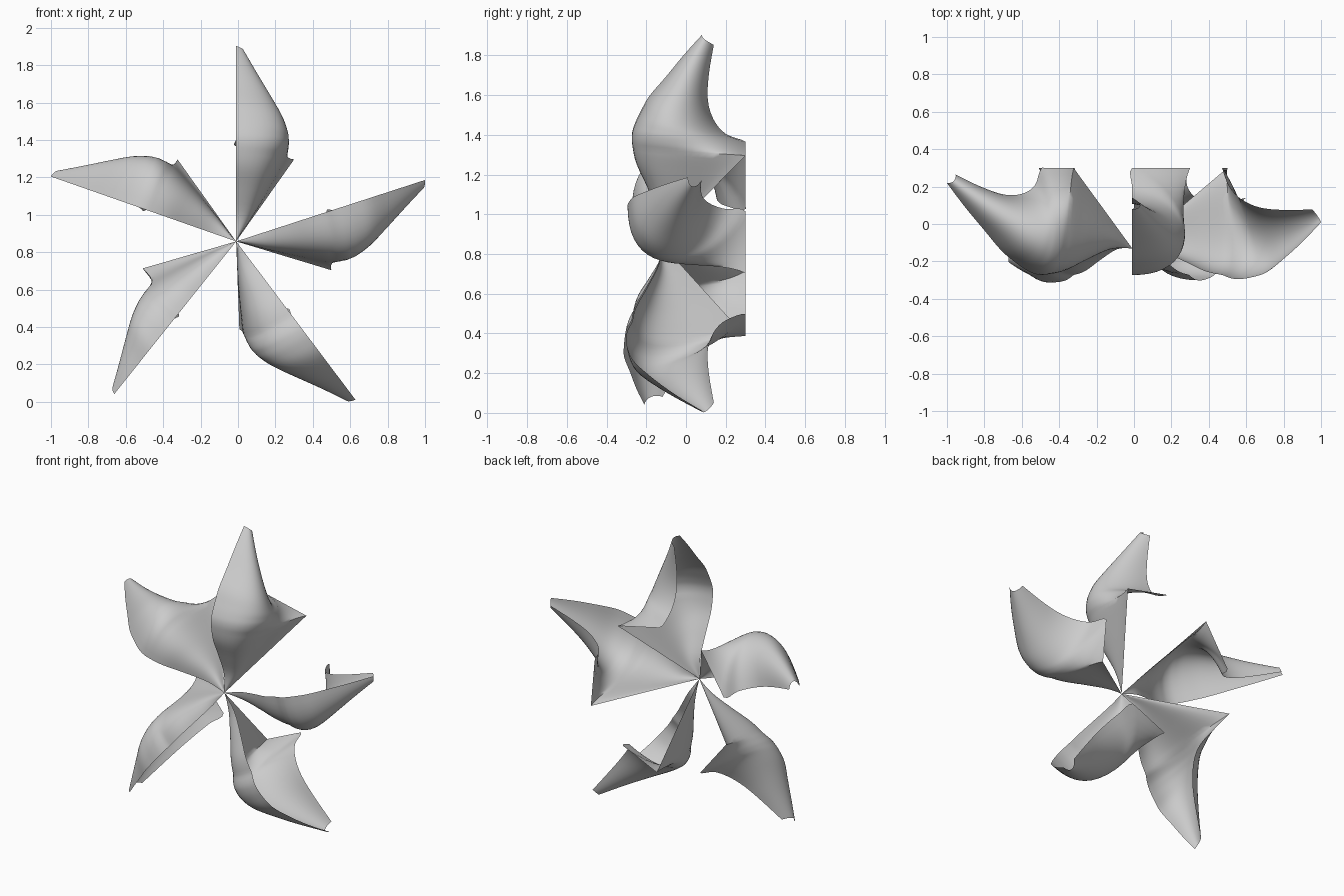
import bpy
import math
from mathutils import Vector

if "Cube" in bpy.data.objects:
    bpy.data.objects.remove(bpy.data.objects["Cube"])

# One plain paper colour
paper = bpy.data.materials.new("plain_grey")
paper.use_nodes = True
GREY = (0.6, 0.6, 0.6, 1)
paper.diffuse_color = GREY
paper.node_tree.nodes["Principled BSDF"].inputs["Base Color"].default_value = GREY

HUB = Vector((-0.01, -0.13, 0.858))
STEPS, COLS = 4, 20
STRAIGHT = 6  # ribs up to here end on straight back edges

# Ribs from hub to tip: front radius, front y, back radius, back side, back y, bulge
RIBS = [
    (0.00, -0.13, 0.00, 0.00, -0.13, 0.00),
    (0.13, -0.135, 0.11, 0.077, -0.022, 0.078),
    (0.28, -0.195, 0.22, 0.155, 0.085, 0.155),
    (0.40, -0.25, 0.33, 0.232, 0.192, 0.22),
    (0.49, -0.27, 0.44, 0.31, 0.30, 0.275),
    (0.55, -0.272, 0.475, 0.155, 0.30, 0.30),
    (0.60, -0.258, 0.51, 0.00, 0.30, 0.31),
    (0.66, -0.23, 0.55, 0.00, 0.20, 0.30),
    (0.74, -0.185, 0.62, 0.00, 0.14, 0.268),
    (0.84, -0.10, 0.72, 0.00, 0.11, 0.205),
    (0.95, -0.01, 0.85, 0.00, 0.115, 0.125),
    (1.05, 0.08, 1.00, 0.00, 0.14, 0.045),
]


def spline(rows, steps):
    """Smoothly interpolate between the ribs, keeping the straight back edges."""
    out = []
    last = len(rows) - 1
    for i in range(last):
        quad = [rows[max(0, min(last, i + j))] for j in (-1, 0, 1, 2)]
        for n in range(steps):
            t = n / steps
            row = [b + 0.5 * t * (c - a + t * (2*a - 5*b + 4*c - d + t * (3*(b - c) + d - a)))
                   for a, b, c, d in zip(*quad)]
            if i < STRAIGHT:
                for k in (2, 3, 4):
                    row[k] = quad[1][k] + (quad[2][k] - quad[1][k]) * t
            out.append(row)
    return out + [list(rows[-1])]


def bezier(points, t):
    """Bezier curve of any degree by repeated blending."""
    while len(points) > 1:
        points = [p.lerp(q, t) for p, q in zip(points, points[1:])]
    return points[0]


def make_blade(name, degrees, reach, lip, bend, puff, width):
    """Curled open sheet: reach scales it, lip pulls in the back corner,
    bend shifts the tip, puff swells the outer front edge, width scales the bulge."""
    a = math.radians(degrees)
    radial = Vector((math.cos(a), 0, math.sin(a))) * reach
    side = Vector((math.sin(a), 0, -math.cos(a)))
    verts, faces = [], []
    for fr, fy, gr, gs, gy, bulge in spline(RIBS, STEPS):
        gy = min(gy, 0.3)
        fy -= puff * math.sin(math.pi * max(0, fr - 0.5) / 0.55)
        pull = lip + (1 - lip) * max(0, (gr - 0.5) / 0.5)
        gr, gs, bulge = gr * pull, gs * pull, bulge * width
        # The body follows a softer back line, so the corner stays local
        dy = gy - 0.35 * max(0, gy - 0.1) - fy
        dr = gr - fr
        ctrl = [Vector((fr, 0, fy))]
        for n, (wide, back) in enumerate(((0.7, 0), (1.05, 0.15), (1.05, 0.5), (0.9, 0.87))):
            ctrl.append(Vector((fr + dr * (n + 1) / 5, bulge * wide, fy + dy * back)))
        ctrl.append(Vector((gr, gs, gy)))
        for c in range(COLS + 1):
            r, s, y = bezier(ctrl, c / COLS)
            y += bend * max(0, (r - 0.5) / 0.55) ** 1.2
            p = radial * r + side * s
            verts.append((HUB.x + p.x, y, HUB.z + p.z))
    w = COLS + 1
    for i in range(len(verts) // w - 1):
        for c in range(COLS):
            k = i * w + c
            # The first rib is a single point at the hub
            faces.append((0, k + w, k + w + 1) if i == 0 else (k, k + w, k + w + 1, k + 1))
    mesh = bpy.data.meshes.new(name)
    mesh.from_pydata(verts, [], faces)
    mesh.materials.append(paper)
    mesh.validate()
    obj = bpy.data.objects.new(name, mesh)
    bpy.context.collection.objects.link(obj)
    # Drop the unused repeats of the hub point and smooth the sheet
    bpy.ops.object.select_all(action='DESELECT')
    bpy.context.view_layer.objects.active = obj
    obj.select_set(True)
    bpy.ops.object.mode_set(mode='EDIT')
    bpy.ops.mesh.select_all(action='SELECT')
    bpy.ops.mesh.remove_doubles(threshold=0.0001)
    bpy.ops.object.mode_set(mode='OBJECT')
    bpy.ops.object.shade_smooth_by_angle(angle=math.radians(60))


# Five blades, each curled differently: angle, reach, lip, bend, puff, width
make_blade("top_blade", 90, 0.995, 1.0, 0.0, 0.0, 1.0)
make_blade("left_blade", 18, 1.012, 0.98, -0.07, 0.05, 0.98)
make_blade("lower_left_blade", -53, 1.01, 0.87, 0.0, 0.08, 1.0)
make_blade("lower_right_blade", -128.6, 0.995, 0.97, -0.29, 0.02, 0.75)
make_blade("right_blade", 160.7, 1.0, 1.0, 0.14, 0.01, 1.0)
